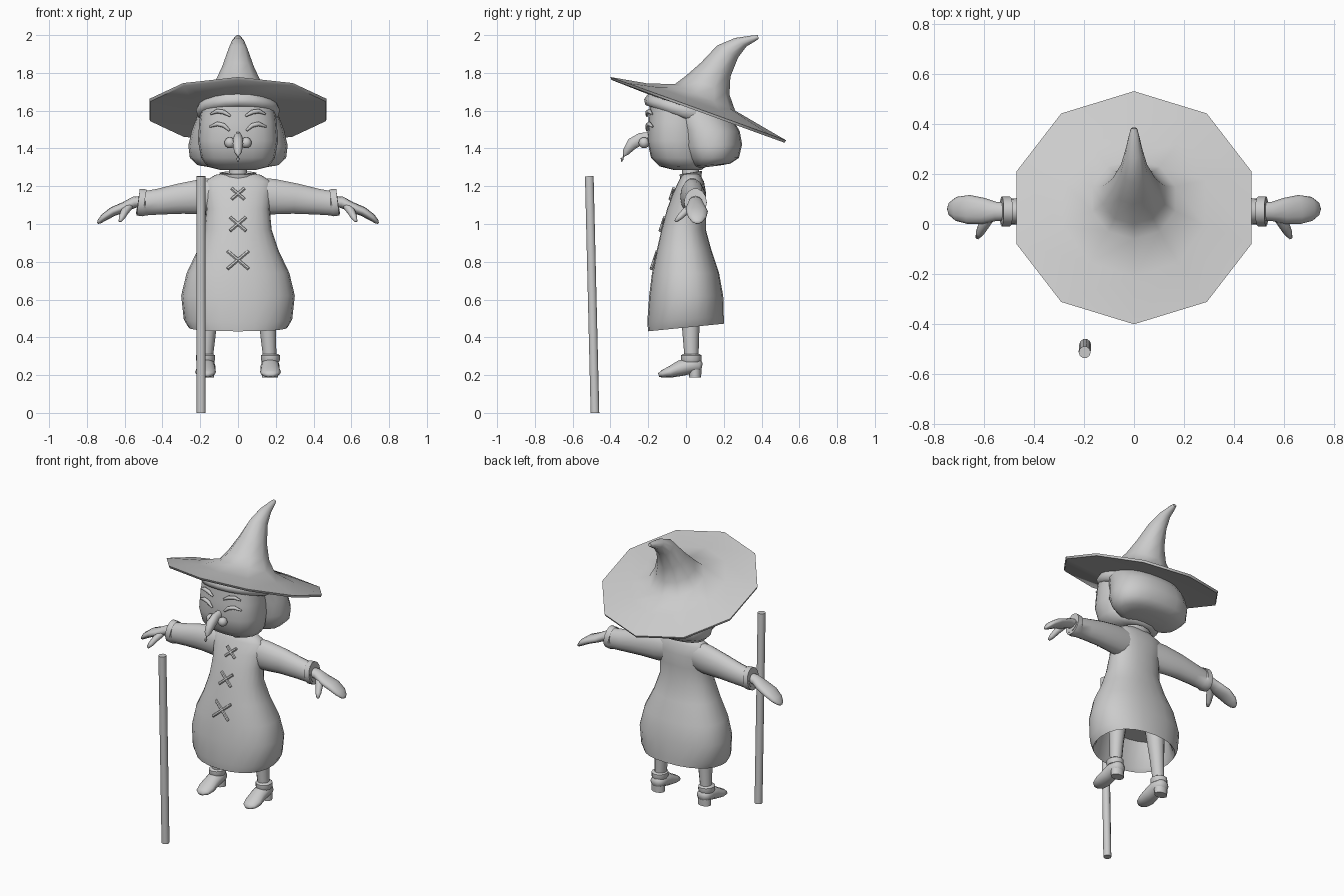
import bpy, bmesh, math
from mathutils import Vector as V

grey = bpy.data.materials.new("plain grey")
grey.diffuse_color = (0.6, 0.6, 0.6, 1)


def finish(name, bm, angle=40):
    bmesh.ops.recalc_face_normals(bm, faces=bm.faces)
    me = bpy.data.meshes.new(name)
    bm.to_mesh(me)
    bm.free()
    ob = bpy.data.objects.new(name, me)
    bpy.context.collection.objects.link(ob)
    me.materials.append(grey)
    bpy.ops.object.select_all(action='DESELECT')
    ob.select_set(True)
    bpy.context.view_layer.objects.active = ob
    bpy.ops.object.shade_smooth_by_angle(angle=math.radians(angle))
    return ob


def skin(name, rings, n, p=1.0, angle=40):
    """Bridge rings given as (centre, axis a, axis b); p < 1 squares the section."""
    bm = bmesh.new()
    power = lambda v: math.copysign(abs(v) ** p, v)
    loops = []
    for c, a, b in rings:
        loops.append([bm.verts.new(c + a * power(math.cos(t)) + b * power(math.sin(t)))
                      for t in (2 * math.pi * i / n for i in range(n))])
    for r, q in zip(loops, loops[1:]):
        for i in range(n):
            bm.faces.new((r[i], r[(i + 1) % n], q[(i + 1) % n], q[i]))
    bm.faces.new(loops[0])
    bm.faces.new(loops[-1])
    return finish(name, bm, angle)


def stack(name, rows, n=20, p=1.0, angle=40):
    """Rows: front y, front z, back y, back z, half width."""
    rings = []
    for fy, fz, by, bz, rx in rows:
        f, b = V((0, fy, fz)), V((0, by, bz))
        rings.append(((f + b) / 2, (f - b) / 2, V((rx, 0, 0))))
    return skin(name, rings, n, p, angle)


def tube(name, pts, n=10, angle=40):
    """Points: x, y, z, sideways radius, upright radius."""
    rings = []
    for i, (x, y, z, w, h) in enumerate(pts):
        lo, hi = pts[max(i - 1, 0)], pts[min(i + 1, len(pts) - 1)]
        d = (V(hi[:3]) - V(lo[:3])).normalized()
        side = d.cross(V((0, 0, 1)) if abs(d.z) < 0.85 else V((0, 1, 0))).normalized()
        rings.append((V((x, y, z)), side * w, side.cross(d) * h))
    return skin(name, rings, n, 1.0, angle)


# Hat: ten-sided tilted brim and a bent cone
stack("hat", [
    (-0.17, 1.675, 0.30, 1.525, 0.24),
    (-0.395, 1.763, 0.522, 1.43, 0.49),
    (-0.4, 1.778, 0.53, 1.443, 0.494),
    (-0.21, 1.745, 0.38, 1.53, 0.30),
    (-0.06, 1.74, 0.26, 1.60, 0.175),
    (0.0, 1.785, 0.23, 1.685, 0.13),
    (0.08, 1.855, 0.235, 1.78, 0.09),
    (0.165, 1.945, 0.275, 1.88, 0.055),
    (0.26, 1.985, 0.32, 1.94, 0.035),
    (0.35, 1.998, 0.365, 1.967, 0.02),
    (0.38, 2.0, 0.385, 1.98, 0.012)], n=10, angle=55)

# Head, fringe and hair
stack("head", [
    (-0.06, 1.285, 0.08, 1.285, 0.09),
    (-0.14, 1.305, 0.1, 1.3, 0.16),
    (-0.185, 1.35, 0.1, 1.35, 0.195),
    (-0.205, 1.44, 0.1, 1.44, 0.212),
    (-0.2, 1.54, 0.1, 1.54, 0.205),
    (-0.19, 1.66, 0.1, 1.62, 0.19)], p=0.8, angle=70)
stack("fringe", [
    (-0.185, 1.62, 0.16, 1.50, 0.195),
    (-0.215, 1.63, 0.18, 1.52, 0.215),
    (-0.222, 1.66, 0.19, 1.55, 0.222),
    (-0.2, 1.69, 0.19, 1.57, 0.21)], angle=70)
stack("hair", [
    (0.06, 1.295, 0.18, 1.31, 0.15),
    (0.03, 1.305, 0.235, 1.32, 0.215),
    (0.0, 1.35, 0.28, 1.35, 0.255),
    (-0.03, 1.41, 0.297, 1.42, 0.263),
    (-0.045, 1.5, 0.285, 1.49, 0.245),
    (-0.09, 1.6, 0.25, 1.55, 0.215),
    (-0.12, 1.66, 0.17, 1.6, 0.19)], p=0.85, angle=80)

# Hooked nose
tube("nose", [
    (0, -0.18, 1.455, 0.02, 0.035), (0, -0.24, 1.45, 0.026, 0.034),
    (0, -0.285, 1.425, 0.028, 0.033), (0, -0.318, 1.38, 0.02, 0.02),
    (0, -0.338, 1.345, 0.01, 0.009), (0, -0.342, 1.33, 0.003, 0.003)], angle=80)


def face_y(x):
    return -0.05 - 0.155 * (1 - (abs(x) / 0.21) ** 2.5) ** 0.4


for s, side in ((1, "left"), (-1, "right")):
    # Nostril
    bm = bmesh.new()
    bmesh.ops.create_uvsphere(bm, u_segments=12, v_segments=8, radius=0.029)
    bmesh.ops.translate(bm, verts=bm.verts, vec=(s * 0.043, -0.222, 1.43))
    finish(side + "_nostril", bm, 80)

    # Brow, closed eyelid and cheek crease
    for part, arc in (("brow", ((0.04, 1.572), (0.075, 1.592), (0.11, 1.598), (0.145, 1.582))),
                      ("eyelid", ((0.045, 1.495), (0.075, 1.522), (0.11, 1.53), (0.15, 1.515)))):
        tube(side + "_" + part, [(s * x, face_y(x) - 0.003, z, r, r)
                                 for (x, z), r in zip(arc, (0.006, 0.012, 0.012, 0.005))], 8, 80)

    # Sleeve with turned cuff
    tube(side + "_sleeve", [
        (s * 0.08, 0.03, 1.155, 0.06, 0.09), (s * 0.18, 0.035, 1.145, 0.065, 0.097),
        (s * 0.3, 0.045, 1.135, 0.06, 0.083), (s * 0.42, 0.05, 1.118, 0.055, 0.07),
        (s * 0.49, 0.05, 1.11, 0.052, 0.066), (s * 0.495, 0.05, 1.112, 0.06, 0.074),
        (s * 0.528, 0.05, 1.116, 0.06, 0.073), (s * 0.53, 0.05, 1.116, 0.048, 0.06),
        (s * 0.505, 0.05, 1.112, 0.044, 0.056)], 14)

    # Mitten hand and thumb
    tube(side + "_hand", [
        (s * 0.48, 0.05, 1.12, 0.035, 0.032), (s * 0.55, 0.05, 1.115, 0.038, 0.03),
        (s * 0.60, 0.052, 1.09, 0.052, 0.027), (s * 0.66, 0.058, 1.067, 0.058, 0.025),
        (s * 0.71, 0.06, 1.035, 0.048, 0.02), (s * 0.735, 0.06, 1.012, 0.028, 0.012),
        (s * 0.743, 0.06, 1.003, 0.008, 0.004)], 12, 80)
    tube(side + "_thumb", [
        (s * 0.57, 0.035, 1.10, 0.02, 0.02), (s * 0.6, -0.005, 1.065, 0.022, 0.02),
        (s * 0.615, -0.035, 1.035, 0.017, 0.016), (s * 0.625, -0.055, 1.015, 0.008, 0.008)], 8, 80)

    # Leg, ankle cuff, shoe and heel
    tube(side + "_leg", [
        (s * 0.145, 0.025, 0.62, 0.06, 0.06), (s * 0.158, 0.025, 0.45, 0.044, 0.046),
        (s * 0.17, 0.03, 0.26, 0.033, 0.035)], 12)
    tube(side + "_ankle_cuff", [
        (s * 0.172, 0.028, 0.27, 0.046, 0.05), (s * 0.172, 0.028, 0.28, 0.05, 0.055),
        (s * 0.172, 0.028, 0.305, 0.05, 0.054), (s * 0.172, 0.028, 0.312, 0.04, 0.044)], 12)
    tube(side + "_shoe", [
        (s * 0.17, 0.085, 0.245, 0.02, 0.02), (s * 0.17, 0.07, 0.248, 0.042, 0.036),
        (s * 0.17, 0.02, 0.25, 0.05, 0.044), (s * 0.17, -0.03, 0.236, 0.05, 0.042),
        (s * 0.172, -0.085, 0.216, 0.055, 0.03), (s * 0.172, -0.125, 0.206, 0.045, 0.02),
        (s * 0.172, -0.145, 0.2, 0.02, 0.01)], 12, 70)
    tube(side + "_heel", [(s * 0.17, 0.048, 0.187, 0.043, 0.032),
                          (s * 0.17, 0.048, 0.23, 0.043, 0.034)], 12)

# Dress, hollow under the hem
stack("dress", [
    (-0.14, 0.62, 0.14, 0.62, 0.23),
    (-0.185, 0.455, 0.185, 0.49, 0.245),
    (-0.2, 0.432, 0.2, 0.472, 0.262),
    (-0.205, 0.48, 0.2, 0.51, 0.287),
    (-0.195, 0.62, 0.197, 0.62, 0.301),
    (-0.18, 0.74, 0.175, 0.74, 0.272),
    (-0.155, 0.86, 0.135, 0.86, 0.215),
    (-0.13, 0.97, 0.105, 0.97, 0.178),
    (-0.1, 1.08, 0.105, 1.08, 0.168),
    (-0.07, 1.16, 0.107, 1.16, 0.178),
    (-0.04, 1.225, 0.095, 1.225, 0.178),
    (-0.02, 1.26, 0.075, 1.26, 0.12),
    (0.0, 1.27, 0.06, 1.27, 0.06)], n=24, p=0.88, angle=60)

# Neck and collar
stack("neck", [(-0.02, 1.24, 0.07, 1.24, 0.05), (-0.02, 1.31, 0.07, 1.31, 0.045)], n=12)
stack("collar", [(-0.03, 1.24, 0.08, 1.245, 0.085), (-0.035, 1.262, 0.085, 1.28, 0.098),
                 (-0.025, 1.264, 0.075, 1.28, 0.085), (-0.02, 1.25, 0.07, 1.255, 0.06)], n=12)

# Crossed lacing down the front
for k, (z, y, r) in enumerate(((1.16, -0.074, 0.034), (1.0, -0.125, 0.042), (0.81, -0.168, 0.056))):
    for s in (1, -1):
        lean = 0.28 * r
        tube(f"lace_{k}_{s}", [(-s * r, y - lean, z - 0.85 * r, 0.009, 0.009),
                               (s * r, y + lean, z + 0.85 * r, 0.009, 0.009)], 6)

# Walking staff
tube("staff", [(-0.195, -0.482, 0.0, 0.024, 0.024), (-0.197, -0.512, 1.253, 0.024, 0.024)], 10)
